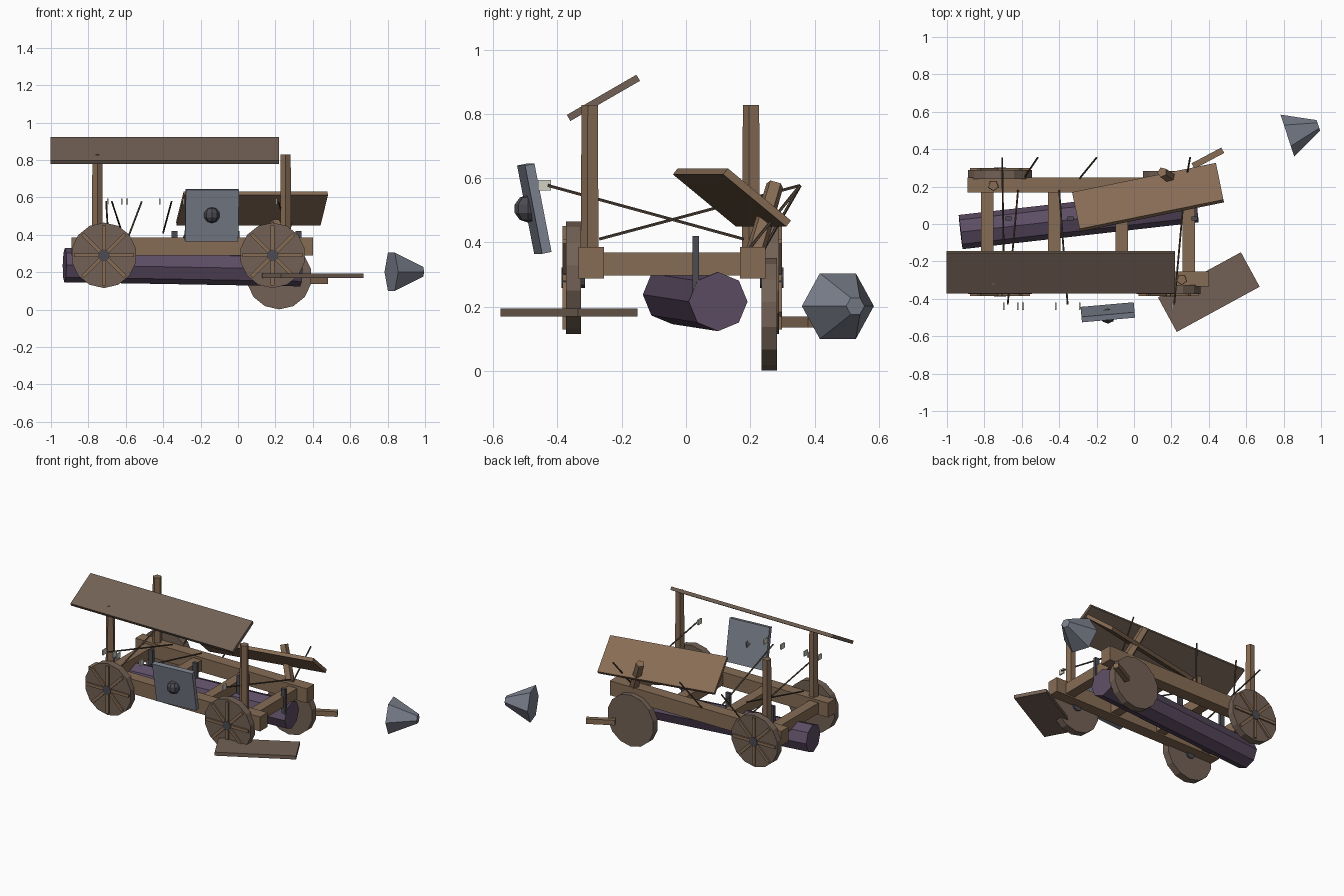
import bpy, bmesh, math
from mathutils import Vector, Matrix, Euler

if "Cube" in bpy.data.objects:
    bpy.data.objects.remove(bpy.data.objects["Cube"])


def material(name, r, g, b):
    m = bpy.data.materials.new(name)
    m.diffuse_color = (r, g, b, 1)
    m.use_nodes = True
    m.node_tree.nodes["Principled BSDF"].inputs["Base Color"].default_value = m.diffuse_color
    return m


WOOD = material("wood", 0.24, 0.15, 0.09)
OLD_WOOD = material("weathered_wood", 0.17, 0.12, 0.09)
BARK = material("log_purple", 0.11, 0.075, 0.13)
STEEL = material("steel", 0.20, 0.22, 0.27)
IRON = material("dark_iron", 0.07, 0.07, 0.085)
SHAFT = material("shaft", 0.10, 0.07, 0.05)
FEATHER = material("feather", 0.65, 0.64, 0.56)


def finish(name, bm, mat, matrix):
    me = bpy.data.meshes.new(name)
    bm.to_mesh(me)
    bm.free()
    me.materials.append(mat)
    ob = bpy.data.objects.new(name, me)
    ob.matrix_world = matrix
    bpy.context.collection.objects.link(ob)
    return ob


def box(name, center, size, mat, rot=(0, 0, 0)):
    bm = bmesh.new()
    bmesh.ops.create_cube(bm, size=1)
    bmesh.ops.scale(bm, vec=size, verts=bm.verts)
    e = Euler([math.radians(a) for a in rot]).to_matrix().to_4x4()
    return finish(name, bm, mat, Matrix.Translation(center) @ e)


def rod(name, a, b, r1, r2, sides, mat, roll=0):
    a, b = Vector(a), Vector(b)
    bm = bmesh.new()
    bmesh.ops.create_cone(bm, cap_ends=True, segments=sides, radius1=r1,
                          radius2=r2, depth=(b - a).length)
    q = (b - a).to_track_quat('Z', 'Y').to_matrix().to_4x4()
    return finish(name, bm, mat, Matrix.Translation((a + b) / 2) @ q
                  @ Matrix.Rotation(math.radians(roll), 4, 'Z'))


# Frame: two long rails and four cross beams
box("front_rail", (-0.245, -0.295, 0.337), (1.29, 0.08, 0.098), WOOD)
box("back_rail", (-0.245, 0.208, 0.337), (1.29, 0.08, 0.098), WOOD)
for i in range(4):
    x = -0.785 + i * 0.3595
    box(f"cross_beam_{i}", (x, -0.043, 0.333), (0.067, 0.46, 0.072), WOOD)
    # Iron hangers holding the ram
    box(f"hanger_{i}", (-0.672 + i * 0.332, 0.03, 0.333), (0.032, 0.02, 0.175), IRON)

# Roof posts, one snapped
for name, x, y in (("front_left_post", -0.752, -0.297),
                   ("front_right_post", 0.255, -0.297),
                   ("back_left_post", -0.752, 0.205)):
    rod(name, (x, y, 0.34), (x, y, 0.828), 0.031, 0.028, 5, WOOD)
rod("snapped_post", (0.24, 0.215, 0.37), (0.15, 0.277, 0.58), 0.031, 0.028, 5, WOOD)

# Roof panels: one in place, one collapsed, one fallen off
box("roof_panel", (-0.392, -0.257, 0.85), (1.22, 0.25, 0.022), OLD_WOOD, (30, 0, 0))
box("collapsed_roof_panel", (0.075, 0.143, 0.54), (0.785, 0.258, 0.024), WOOD, (-39, 0, 11.5))
box("fallen_roof_panel", (0.40, -0.364, 0.182), (0.505, 0.21, 0.024), OLD_WOOD, (0, 0, 28.6))
box("broken_plank", (0.395, 0.352, 0.153), (0.18, 0.033, 0.034), WOOD, (0, 0, 28))


# Wheels: solid disc with raised spokes and hub on the outer face
def wheel(name, x, y, z, out, spokes=True):
    rod(name, (x, y - 0.024, z), (x, y + 0.024, z), 0.175, 0.175, 14, OLD_WOOD)
    if not spokes:
        return
    for k in range(8):
        a = k * math.pi / 4
        box(f"{name}_spoke_{k}",
            (x + 0.088 * math.cos(a), y + out * 0.025, z + 0.088 * math.sin(a)),
            (0.145, 0.018, 0.02), WOOD, (0, -math.degrees(a), 0))
    rod(name + "_hub", (x, y - out * 0.035, z), (x, y + out * 0.038, z), 0.032, 0.032, 8, IRON)


wheel("front_left_wheel", -0.717, -0.35, 0.29, -1)
wheel("front_right_wheel", 0.185, -0.35, 0.29, -1)
wheel("back_left_wheel", -0.717, 0.265, 0.29, 1)
wheel("fallen_back_wheel", 0.22, 0.259, 0.176, 1, False)

# Ram log and its detached iron head
rod("ram_log", (-0.927, -0.043, 0.238), (0.335, 0.1, 0.216), 0.092, 0.092, 8, BARK)
rod("ram_head_collar", (0.82, 0.4725, 0.202), (0.986, 0.527, 0.202), 0.118, 0.03, 6, STEEL, 30)

# Shield leaning outside with a round boss
box("shield", (-0.14, -0.472, 0.505), (0.285, 0.03, 0.28), STEEL, (11, 0, 5))
bm = bmesh.new()
bmesh.ops.create_uvsphere(bm, u_segments=8, v_segments=5, radius=0.043)
finish("shield_boss", bm, IRON, Matrix.Translation((-0.14, -0.492, 0.505)))

# Arrows stuck in the frame: tail x, tail y, tip x, tip y, tip z
arrows = [(-0.675, -0.43, -0.62, 0.18, 0.41),
          (-0.355, -0.43, -0.40, 0.18, 0.41),
          (0.215, -0.43, 0.27, 0.18, 0.41),
          (-0.705, 0.355, -0.695, -0.27, 0.41),
          (-0.515, 0.355, -0.588, 0.245, 0.385),
          (-0.2, 0.355, -0.29, 0.245, 0.385),
          (0.3, 0.355, 0.272, 0.2, 0.385)]
for i, (x1, y1, x2, y2, z2) in enumerate(arrows):
    rod(f"arrow_shaft_{i}", (x1, y1, 0.577), (x2, y2, z2), 0.005, 0.005, 5, SHAFT)
for i, x in enumerate((-0.697, -0.622, -0.593, -0.418, -0.29, 0.205)):
    box(f"arrow_feather_{i}", (x, -0.44, 0.578), (0.009, 0.04, 0.034), FEATHER)
